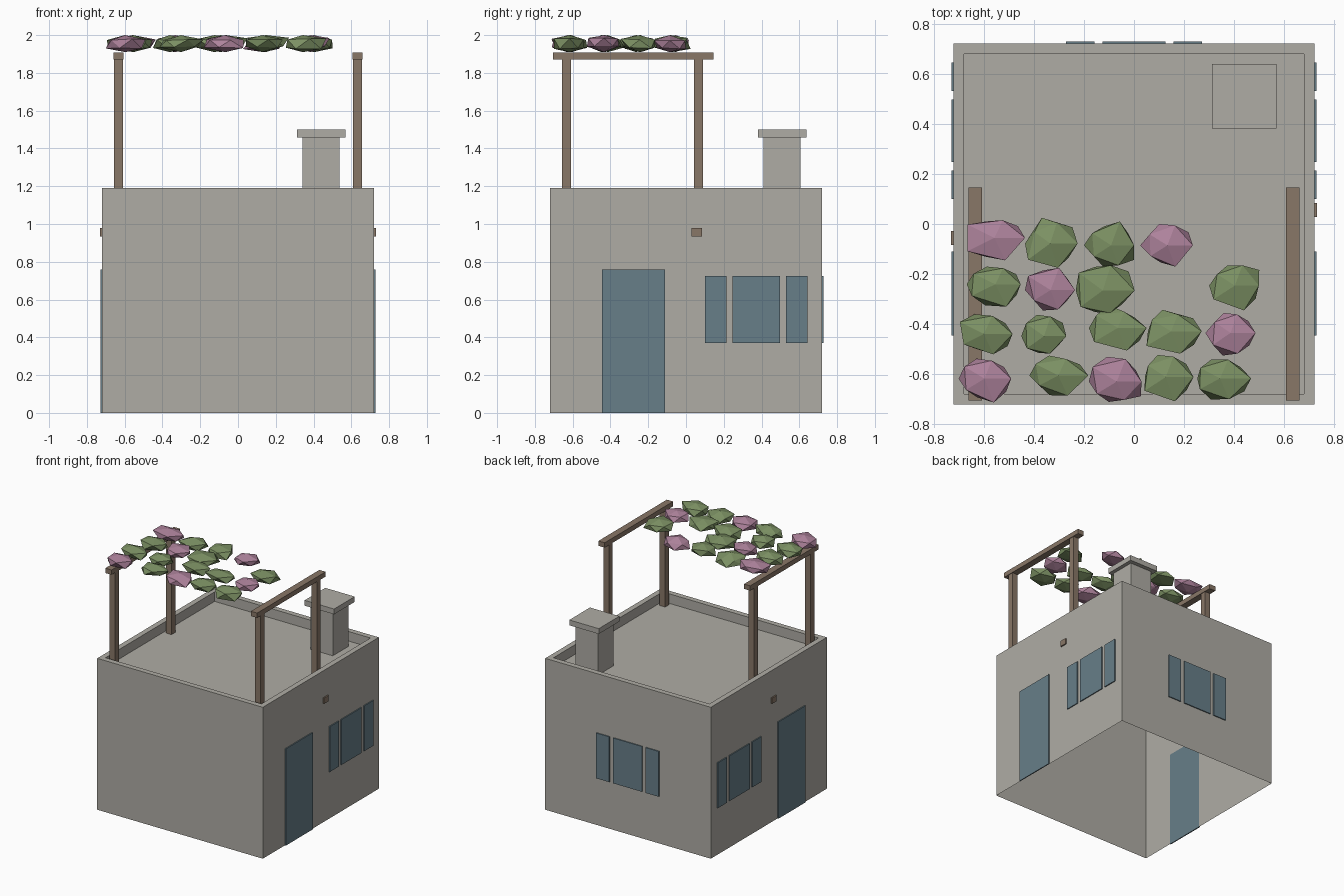
import bpy, bmesh, random
from mathutils import Vector

if "Cube" in bpy.data.objects:
    bpy.data.objects.remove(bpy.data.objects["Cube"], do_unlink=True)
random.seed(4)


def material(name, rgb):
    mat = bpy.data.materials.new(name)
    mat.use_nodes = True
    colour = (*rgb, 1)
    mat.diffuse_color = colour
    mat.node_tree.nodes["Principled BSDF"].inputs["Base Color"].default_value = colour
    return mat


plaster = material("warm_grey_plaster", (.43, .415, .375))
glass = material("dusty_blue", (.136, .209, .25))
wood = material("brown_wood", (.25, .184, .136))
leaf = material("leaf_green", (.2, .28, .125))
bloom = material("mauve_blossom", (.42, .225, .33))


def add_object(name, bm, mat):
    mesh = bpy.data.meshes.new(name)
    bm.to_mesh(mesh)
    bm.free()
    mesh.materials.append(mat)
    obj = bpy.data.objects.new(name, mesh)
    bpy.context.collection.objects.link(obj)
    return obj


def box_mesh(centre, size):
    bm = bmesh.new()
    bmesh.ops.create_cube(bm, size=1)
    bmesh.ops.scale(bm, vec=size, verts=bm.verts)
    bmesh.ops.translate(bm, vec=centre, verts=bm.verts)
    return bm


def box(name, mat, centre, size):
    return add_object(name, box_mesh(centre, size), mat)


WALL, INNER, EAVE = .72, .66, 1.19
ROOF_TOP, DECK = 1.235, 1.115

# House walls: open underneath, with the roof deck sunk behind the parapet
bm = box_mesh((0, 0, EAVE / 2), (2 * WALL, 2 * WALL, EAVE))
bm.normal_update()
bottom = [f for f in bm.faces if f.normal.z < -.9]
top = [f for f in bm.faces if f.normal.z > .9]
bmesh.ops.delete(bm, geom=bottom, context="FACES_ONLY")
bmesh.ops.inset_region(bm, faces=top, thickness=WALL - INNER)
deck = bmesh.ops.extrude_face_region(bm, geom=top)["geom"]
bmesh.ops.delete(bm, geom=top, context="FACES_ONLY")
bmesh.ops.translate(bm, vec=(0, 0, DECK - EAVE),
                    verts=[v for v in deck if isinstance(v, bmesh.types.BMVert)])
bmesh.ops.recalc_face_normals(bm, faces=bm.faces)
add_object("house_walls", bm, plaster)

# Coping: square ring capping the parapet
bm = bmesh.new()
bmesh.ops.create_grid(bm, x_segments=1, y_segments=1, size=.745)
bmesh.ops.translate(bm, vec=(0, 0, ROOF_TOP), verts=bm.verts)
bm.normal_update()
middle = list(bm.faces)
bmesh.ops.inset_region(bm, faces=middle, thickness=.745 - INNER)
bmesh.ops.delete(bm, geom=middle, context="FACES_ONLY")
coping = add_object("parapet_coping", bm, plaster)
solid = coping.modifiers.new("thickness", "SOLIDIFY")
solid.thickness = ROOF_TOP - EAVE
solid.offset = -1

# Chimney
box("chimney_stack", plaster, (.44, .507, (DECK + 1.46) / 2), (.196, .196, 1.46 - DECK))
box("chimney_cap", plaster, (.44, .51, 1.48), (.256, .256, .042))

# Doors and windows: thin plates on the walls
PLATE = .008
panes = [("left", -.215, .114), ("middle", 0, .25), ("right", .215, .114)]
for side, label in ((1, "left"), (-1, "right")):
    x = side * (WALL + PLATE / 2)
    box(f"{label}_door", glass, (x, -.278, .38), (PLATE, .335, .76))
    for part, offset, width in panes:
        box(f"{label}_window_{part}_pane", glass, (x, .372 + offset, .548),
            (PLATE, width, .356))
    box(f"{label}_wall_peg", wood, (x, side * .056, .957), (.012, .056, .046))
for part, offset, width in panes:
    box(f"back_window_{part}_pane", glass, (offset, WALL + PLATE / 2, .548),
        (width, PLATE, .356))

# Pergola: two posts and a beam on each side
for side, label in ((1, "left"), (-1, "right")):
    for y, place in ((-.633, "front"), (.066, "back")):
        box(f"{label}_{place}_post", wood, (side * .632, y, (DECK + 1.87) / 2),
            (.048, .048, 1.87 - DECK))
    box(f"{label}_beam", wood, (side * .633, -.28, 1.89), (.054, .85, .038))


def clump(name, mat, centre, size):
    # Flattened faceted ball, jittered, then fitted to its size
    bm = bmesh.new()
    bmesh.ops.create_icosphere(bm, subdivisions=1, radius=1)
    for v in bm.verts:
        v.co *= random.uniform(.8, 1.15)
    for axis in range(3):
        values = [v.co[axis] for v in bm.verts]
        low, high = min(values), max(values)
        for v in bm.verts:
            t = (v.co[axis] - low) / (high - low) - .5
            v.co[axis] = centre[axis] + t * size[axis]
    return add_object(name, bm, mat)


# Climbing plants: x, y, width, depth of each clump, row by row
flowers = [(-.55, -.065, .23, .16), (.13, -.085, .21, .17), (-.335, -.26, .2, .17),
           (.385, -.44, .2, .17), (-.595, -.625, .21, .175), (-.075, -.62, .21, .18)]
leaves = [(-.33, -.075, .21, .2), (-.1, -.08, .2, .18), (-.56, -.25, .215, .16),
          (-.115, -.26, .235, .19), (.4, -.255, .2, .18), (-.59, -.44, .21, .16),
          (-.36, -.44, .18, .155), (-.065, -.415, .23, .18), (.16, -.43, .22, .175),
          (-.3, -.605, .235, .16), (.14, -.615, .195, .185), (.36, -.62, .215, .16)]
for kind, mat, spots in (("blossom", bloom, flowers), ("leaf", leaf, leaves)):
    for i, (x, y, width, depth) in enumerate(spots, 1):
        clump(f"{kind}_clump_{i}", mat, Vector((x, y, 1.955)), (width, depth, .09))
